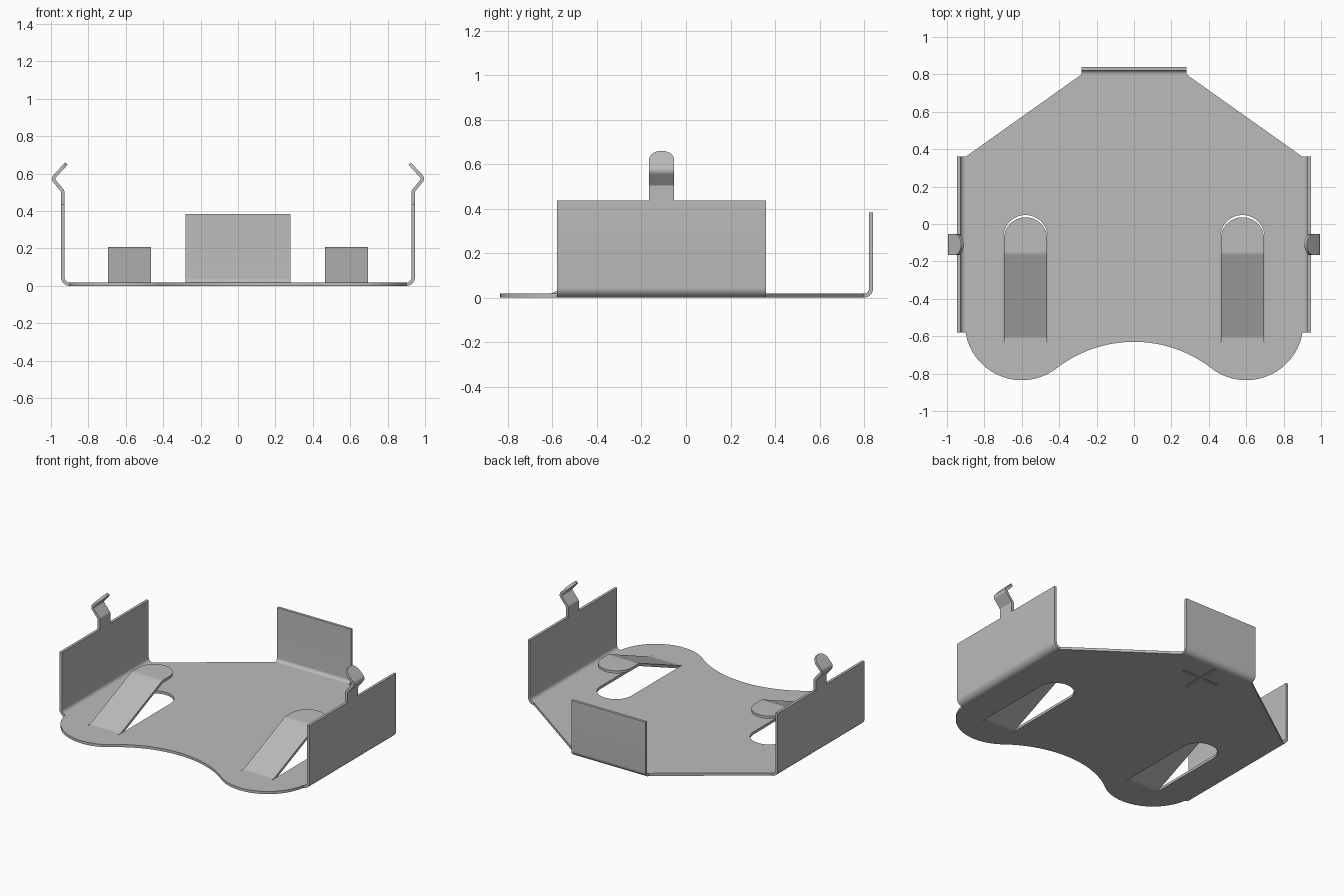
import bpy, bmesh
from math import sin, cos, tan, pi, radians
from mathutils import Vector

if "Cube" in bpy.data.objects:
    bpy.data.objects.remove(bpy.data.objects["Cube"], do_unlink=True)

T = 0.018          # sheet thickness
MID = T / 2        # height of the sheet's middle layer
SIDE_Y = -0.11     # centre of the side walls and their clips

steel = bpy.data.materials.new("grey steel")
steel.use_nodes = True
steel.diffuse_color = (0.5, 0.5, 0.5, 1)
steel.node_tree.nodes["Principled BSDF"].inputs["Base Color"].default_value = (0.5, 0.5, 0.5, 1)


def make_object(name, bm):
    mesh = bpy.data.meshes.new(name)
    bm.to_mesh(mesh)
    bm.free()
    mesh.materials.append(steel)
    obj = bpy.data.objects.new(name, mesh)
    bpy.context.collection.objects.link(obj)
    return obj


def activate(obj):
    bpy.ops.object.select_all(action='DESELECT')
    obj.select_set(True)
    bpy.context.view_layer.objects.active = obj


def finish(obj):
    """Apply the modifiers and smooth the bends."""
    activate(obj)
    for m in list(obj.modifiers):
        bpy.ops.object.modifier_apply(modifier=m.name)
    bpy.ops.object.shade_smooth_by_angle(angle=radians(30))


def prism(name, outline, z0, z1):
    bm = bmesh.new()
    face = bm.faces.new([bm.verts.new((x, y, z0)) for x, y in outline])
    top = bmesh.ops.extrude_face_region(bm, geom=[face])["geom"]
    bmesh.ops.translate(bm, vec=(0, 0, z1 - z0),
                        verts=[v for v in top if isinstance(v, bmesh.types.BMVert)])
    bmesh.ops.recalc_face_normals(bm, faces=bm.faces)
    return make_object(name, bm)


def arc(cx, cy, r, a0, a1, n):
    angles = [radians(a0 + (a1 - a0) * i / n) for i in range(n + 1)]
    return [(cx + r * cos(a), cy + r * sin(a)) for a in angles]


def fillet(points, radius, n=7):
    """Round the inner corners of a bent path."""
    pts = [Vector(p) for p in points]
    out = [pts[0]]
    for a, p, b in zip(pts, pts[1:], pts[2:]):
        da, db = (a - p).normalized(), (b - p).normalized()
        turn = pi - da.angle(db)
        centre = p + (da + db).normalized() * radius / cos(turn / 2)
        start = p + da * radius * tan(turn / 2) - centre
        end = p + db * radius * tan(turn / 2) - centre
        out += [centre + start.lerp(end, i / n).normalized() * radius for i in range(n + 1)]
    return out + [pts[-1]]


def strip(name, path, half, place, round_tip=False, mirror=True):
    """Bent sheet strip; place(u, w, z) maps path and width to space."""
    rows = [(p, half) for p in path]
    if round_tip:
        direction = (path[-1] - path[-2]).normalized()
        for i in range(1, 13):
            a = radians(88 * i / 12)
            rows.append((path[-1] + direction * half * sin(a), half * cos(a)))
    bm = bmesh.new()
    pairs = [[bm.verts.new(place(p.x, s * w, p.y)) for s in (-1, 1)] for p, w in rows]
    for (a, b), (c, d) in zip(pairs, pairs[1:]):
        bm.faces.new((a, b, d, c))
    obj = make_object(name, bm)
    solid = obj.modifiers.new("thickness", 'SOLIDIFY')
    solid.thickness, solid.offset, solid.use_even_offset = T, 0, True
    if mirror:
        obj.modifiers.new("both sides", 'MIRROR').use_mirror_merge = False
    finish(obj)
    return obj


# Base plate: angled back, two round front lobes joined by a hollow arc
half_outline = [(0.28, 0.80), (0.90, 0.36)]
half_outline += arc(0.6, -0.53, 0.305, -9.4, -127.7, 28)
half_outline += arc(0, -1.306, 0.676, 52.3, 90, 14)[1:]
outline = half_outline + [(-x, y) for x, y in reversed(half_outline[:-1])]
base = prism("base_plate", outline, 0, T)

# Rounded slots under the spring tongues, and a shallow cross in the underside
cutters = []
for s in (1, -1):
    slot = [(s * 0.58 - 0.118, -0.63), (s * 0.58 + 0.118, -0.63)]
    slot += arc(s * 0.58, -0.07, 0.118, 0, 180, 20)
    cutters.append(prism("slot_cutter", slot, -0.1, 0.1))
for hx, hy in ((0.14, 0.01), (0.01, 0.14)):
    bar = [(-hx, 0.645 - hy), (hx, 0.645 - hy), (hx, 0.645 + hy), (-hx, 0.645 + hy)]
    cutters.append(prism("groove_cutter", bar, -0.1, 0.005))
for c in cutters:
    c.hide_render = True
    cut = base.modifiers.new("cut", 'BOOLEAN')
    cut.operation, cut.solver, cut.object = 'DIFFERENCE', 'EXACT', c
finish(base)
for c in cutters:
    bpy.data.objects.remove(c, do_unlink=True)

# Side walls bent up from the base
strip("side_walls", fillet([(0.90, MID), (0.937, MID), (0.937, 0.437)], 0.036),
      0.47, lambda u, w, z: (u, SIDE_Y + w, z))

# Retaining clips: kinked outwards, then back in, with round tips
clip = fillet([(0.937, 0.43), (0.937, 0.507), (0.992, 0.573), (0.956, 0.612)], 0.02)
strip("side_clips", clip, 0.0565, lambda u, w, z: (u, SIDE_Y + w, z), round_tip=True)

# Back wall
strip("back_wall", fillet([(0.80, MID), (0.831, MID), (0.831, 0.383)], 0.03),
      0.28, lambda u, w, z: (w, u, z), mirror=False)

# Spring tongues rising out of the slots
tongue = fillet([(-0.63, MID), (-0.605, MID), (-0.155, 0.198), (-0.08, 0.198)], 0.05)
strip("spring_tongues", tongue, 0.116, lambda u, w, z: (0.58 + w, u, z), round_tip=True)
